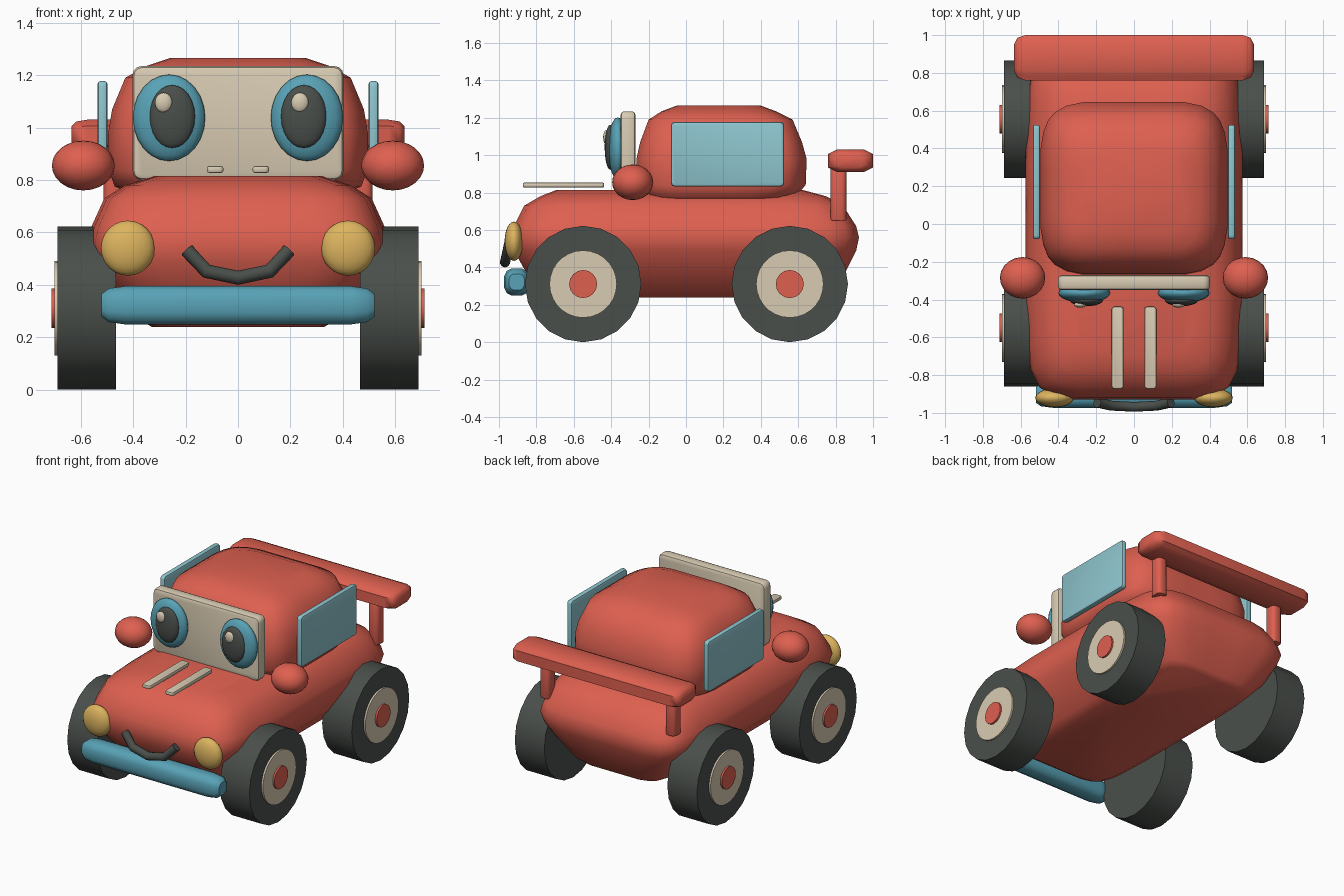
import bpy, bmesh, math
from mathutils import Vector, Matrix

if "Cube" in bpy.data.objects:
    bpy.data.objects.remove(bpy.data.objects["Cube"])


def material(name, r, g, b):
    m = bpy.data.materials.new(name)
    m.diffuse_color = [((c / 255 + 0.055) / 1.055) ** 2.4 for c in (r, g, b)] + [1]
    m.use_nodes = True
    m.node_tree.nodes["Principled BSDF"].inputs["Base Color"].default_value = m.diffuse_color
    return m


RED = material("red paint", 222, 96, 80)
CREAM = material("cream", 216, 203, 178)
DARK = material("dark rubber", 74, 79, 75)
TEAL = material("teal", 88, 162, 182)
GLASS = material("pale blue glass", 143, 198, 207)
YELLOW = material("lamp yellow", 221, 180, 95)


def finish(name, bm, mat, angle=60):
    bmesh.ops.recalc_face_normals(bm, faces=bm.faces)
    me = bpy.data.meshes.new(name)
    bm.to_mesh(me)
    bm.free()
    me.materials.append(mat)
    ob = bpy.data.objects.new(name, me)
    bpy.context.collection.objects.link(ob)
    bpy.ops.object.select_all(action='DESELECT')
    ob.select_set(True)
    bpy.context.view_layer.objects.active = ob
    bpy.ops.object.shade_smooth_by_angle(angle=math.radians(angle))
    return ob


def loft(bm, rings):
    """Skin closed rings of equal length and cap both ends."""
    vs = [[bm.verts.new(p) for p in r] for r in rings]
    n = len(vs[0])
    for a, b in zip(vs, vs[1:]):
        for i in range(n):
            bm.faces.new((a[i], a[(i + 1) % n], b[(i + 1) % n], b[i]))
    bm.faces.new(vs[0])
    bm.faces.new(vs[-1])


def shell(name, levels, corner):
    """Rounded hull from horizontal rings: (z, half width, front y, back y)."""
    rings = []
    for z, hw, yf, yb in levels:
        cy, hl = (yf + yb) / 2, (yb - yf) / 2
        q = [(hw * fx, hl * fy) for fx, fy in corner]
        pts = q + [(-x, y) for x, y in reversed(q)]
        pts += [(-x, -y) for x, y in q] + [(x, -y) for x, y in reversed(q)]
        rings.append([(x, cy + y, z) for x, y in pts])
    bm = bmesh.new()
    loft(bm, rings)
    return finish(name, bm, RED)


def ellipsoid(name, c, r, mat, seg=20, rings=12):
    bm = bmesh.new()
    bmesh.ops.create_uvsphere(bm, u_segments=seg, v_segments=rings, radius=1)
    bmesh.ops.transform(bm, matrix=Matrix.Translation(c) @ Matrix.Diagonal((*r, 1)), verts=bm.verts)
    return finish(name, bm, mat)


def plate(name, c, size, mat, axis, radius, bevel):
    """Slab with corners rounded in its own plane, then softened edges."""
    bm = bmesh.new()
    bmesh.ops.create_cube(bm, size=1)
    bmesh.ops.transform(bm, matrix=Matrix.Translation(c) @ Matrix.Diagonal((*size, 1)), verts=bm.verts)
    edges = [e for e in bm.edges
             if abs((e.verts[0].co - e.verts[1].co).normalized()[axis]) > 0.9]
    bmesh.ops.bevel(bm, geom=edges, offset=radius, segments=3, profile=0.5, affect='EDGES')
    bm.normal_update()
    rim = [e for e in bm.edges if e.calc_face_angle(0) > 1.2]
    bmesh.ops.bevel(bm, geom=rim, offset=bevel, segments=2, profile=0.5, affect='EDGES')
    return finish(name, bm, mat, 40)


def bar(name, half, cy, cz, ry, rz, mat, k, end):
    """Sideways bar with a chamfered section and tapered ends."""
    sec = [(1, k), (0.8, 0.8), (k, 1), (-k, 1), (-0.8, 0.8), (-1, k),
           (-1, -k), (-0.8, -0.8), (-k, -1), (k, -1), (0.8, -0.8), (1, -k)]
    bm = bmesh.new()
    loft(bm, [[(x, cy + s * ry * a, cz + s * rz * b) for a, b in sec]
              for x, s in ((-half, 0.6), (-half + end * 0.3, 0.88), (-half + end, 1),
                           (half - end, 1), (half - end * 0.3, 0.88), (half, 0.6))])
    return finish(name, bm, mat, 50)


def disc(name, x0, x1, y, z, r, mat, seg):
    """Cylinder lying along x."""
    bm = bmesh.new()
    loft(bm, [[(x, y + r * math.cos(t), z + r * math.sin(t))
               for t in (2 * math.pi * i / seg for i in range(seg))] for x in (x0, x1)])
    return finish(name, bm, mat, 50)


# Car body and cabin
shell("body", [(0.24, 0.33, -0.73, 0.77), (0.27, 0.38, -0.78, 0.80),
               (0.40, 0.50, -0.87, 0.865), (0.49, 0.55, -0.92, 0.91), (0.56, 0.575, -0.93, 0.925),
               (0.62, 0.56, -0.92, 0.91), (0.73, 0.51, -0.865, 0.84),
               (0.78, 0.43, -0.78, 0.75), (0.815, 0.32, -0.69, 0.62)],
      [(1, 0.2), (1, 0.45), (0.98, 0.7), (0.95, 0.83), (0.87, 0.93), (0.75, 0.975), (0.55, 1), (0.2, 1)])
shell("cabin", [(0.755, 0.42, -0.18, 0.50), (0.775, 0.47, -0.23, 0.58),
                (0.84, 0.495, -0.27, 0.64), (0.98, 0.495, -0.265, 0.645), (1.07, 0.48, -0.245, 0.62),
                (1.19, 0.43, -0.20, 0.57), (1.235, 0.35, -0.13, 0.48), (1.265, 0.26, -0.05, 0.40)],
      [(1, 0.2), (1, 0.45), (0.97, 0.65), (0.92, 0.79), (0.85, 0.88), (0.72, 0.96), (0.54, 1), (0.2, 1)])

# Windscreen, bumper and rear wing
plate("windscreen", (0, -0.31, 1.017), (0.805, 0.08, 0.435), CREAM, 1, 0.035, 0.02)
bar("bumper", 0.52, -0.905, 0.322, 0.068, 0.073, TEAL, 0.4, 0.09)
bar("rear_wing", 0.635, 0.88, 0.97, 0.12, 0.06, RED, 0.6, 0.06)

# Smiling mouth: a six-sided tube along a bent path
path = [Vector(p) for p in ((-0.195, -0.945, 0.532), (-0.12, -0.962, 0.452), (0, -0.968, 0.427),
                            (0.12, -0.962, 0.452), (0.195, -0.945, 0.532))]
bm = bmesh.new()
rings = []
for i, p in enumerate(path):
    d = (path[min(i + 1, 4)] - path[max(i - 1, 0)]).normalized()
    u = d.cross(Vector((0, 1, 0))).normalized()
    v = d.cross(u)
    rings.append([p + 0.027 * (u * math.cos(t) + v * math.sin(t))
                  for t in (math.tau * k / 10 for k in range(10))])
loft(bm, rings)
finish("mouth", bm, DARK, 50)

for s, side in ((-1, "left"), (1, "right")):
    # Eyes
    ellipsoid(side + "_iris", (s * 0.263, -0.365, 1.037), (0.138, 0.052, 0.165), TEAL)
    ellipsoid(side + "_pupil", (s * 0.251, -0.405, 1.042), (0.087, 0.03, 0.12), DARK)
    ellipsoid(side + "_eye_glint", (s * 0.26 - 0.024, -0.427, 1.095), (0.034, 0.016, 0.038), CREAM, 14, 8)
    # Lamps, mirrors, windows and bonnet stripes
    ellipsoid(side + "_headlight", (s * 0.42, -0.92, 0.54), (0.103, 0.05, 0.105), YELLOW)
    ellipsoid(side + "_mirror", (s * 0.59, -0.285, 0.855), (0.12, 0.11, 0.095), RED)
    plate(side + "_window", (s * 0.517, 0.222, 1.005), (0.038, 0.605, 0.345), GLASS, 0, 0.02, 0.012)
    plate(side + "_bonnet_stripe", (s * 0.087, -0.655, 0.84), (0.062, 0.435, 0.026), CREAM, 2, 0.014, 0.008)
    # Wing posts
    plate(side + "_wing_post", (s * 0.475, 0.815, 0.80), (0.075, 0.085, 0.30), RED, 2, 0.025, 0.006)
    # Wheels
    for y, end in ((-0.55, "front"), (0.555, "rear")):
        w = f"{end}_{side}_"
        disc(w + "tyre", s * 0.465, s * 0.688, y, 0.311, 0.311, DARK, 20)
        disc(w + "wheel_cover", s * 0.66, s * 0.70, y, 0.311, 0.18, CREAM, 28)
        disc(w + "hub", s * 0.66, s * 0.712, y, 0.311, 0.075, RED, 16)
